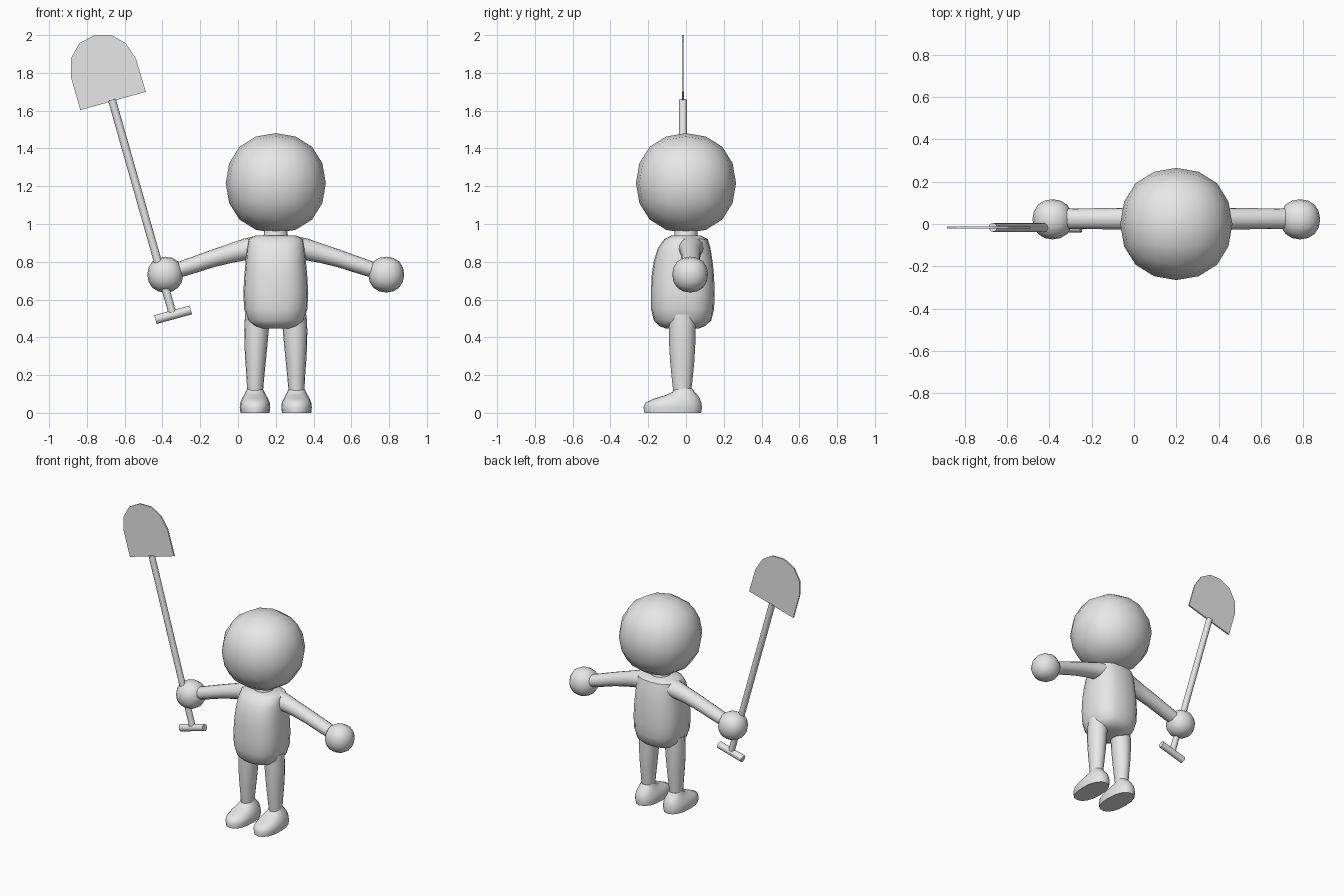
import bpy, bmesh, math
from mathutils import Vector

if "Cube" in bpy.data.objects:
    bpy.data.objects.remove(bpy.data.objects["Cube"])

MID = 0.2  # x of the figure's symmetry plane

grey = bpy.data.materials.new("plain grey")
grey.diffuse_color = (0.8, 0.8, 0.8, 1)
grey.use_nodes = True
grey.node_tree.nodes["Principled BSDF"].inputs["Base Color"].default_value = grey.diffuse_color


def finish(name, bm, angle=45):
    """Turn a bmesh into a named object, smooth below the given angle."""
    bmesh.ops.recalc_face_normals(bm, faces=bm.faces)
    me = bpy.data.meshes.new(name)
    bm.to_mesh(me)
    bm.free()
    ob = bpy.data.objects.new(name, me)
    bpy.context.collection.objects.link(ob)
    me.materials.append(grey)
    bpy.ops.object.select_all(action='DESELECT')
    ob.select_set(True)
    bpy.context.view_layer.objects.active = ob
    bpy.ops.object.shade_smooth_by_angle(angle=math.radians(angle))
    return ob


def loft(name, rings, u, v, sides=16, power=2.0):
    """Skin rings (centre, radius along u, radius along v) and cap the ends."""
    bm = bmesh.new()
    u, v = Vector(u), Vector(v)
    loops = []
    for centre, a, b in rings:
        loop = []
        for i in range(sides):
            t = 2 * math.pi * i / sides
            c, s = math.cos(t), math.sin(t)
            p = (Vector(centre)
                 + u * a * math.copysign(abs(c) ** (2 / power), c)
                 + v * b * math.copysign(abs(s) ** (2 / power), s))
            loop.append(bm.verts.new(p))
        loops.append(loop)
    for lo, hi in zip(loops, loops[1:]):
        for i in range(sides):
            j = (i + 1) % sides
            bm.faces.new((lo[i], lo[j], hi[j], hi[i]))
    bm.faces.new(loops[0])
    bm.faces.new(loops[-1])
    return finish(name, bm)


def round_cube(name, centre, radius):
    """Cube subdivided into a coarse ball."""
    bpy.ops.mesh.primitive_cube_add(size=2)
    cube = bpy.context.object
    cube.modifiers.new("round", 'SUBSURF').levels = 2
    bpy.ops.object.modifier_apply(modifier="round")
    bm = bmesh.new()
    bm.from_mesh(cube.data)
    bpy.data.objects.remove(cube)
    reach = max(v.co.x for v in bm.verts)
    for vert in bm.verts:
        vert.co = Vector(centre) + vert.co * radius / reach
    finish(name, bm)


def rod(name, start, end, radius, sides=12):
    start, end = Vector(start), Vector(end)
    u = (end - start).cross(Vector((0, 1, 0))).normalized()
    loft(name, [(start, radius, radius), (end, radius, radius)],
         u, (0, 1, 0), sides)


X, Y, Z = (1, 0, 0), (0, 1, 0), (0, 0, 1)

# Head
round_cube("head", (MID, 0, 1.216), 0.265)

# Torso and neck: z, y centre, half width, half depth
torso = [(0.446, -0.02, 0.08, 0.085), (0.46, -0.02, 0.122, 0.122),
         (0.49, -0.018, 0.15, 0.152), (0.55, -0.018, 0.167, 0.167),
         (0.63, -0.017, 0.172, 0.168), (0.72, -0.017, 0.167, 0.166),
         (0.80, -0.015, 0.16, 0.156), (0.87, -0.01, 0.154, 0.14),
         (0.92, 0.0, 0.144, 0.115), (0.938, 0.0, 0.11, 0.08)]
loft("torso", [((MID, y, z), a, b) for z, y, a, b in torso], X, Y, 20, 2.6)
loft("neck", [((MID, 0, 0.92), 0.075, 0.07), ((MID, 0, 0.945), 0.062, 0.06),
              ((MID, 0, 1.0), 0.06, 0.06)], X, Y)

# Arm: distance from middle, z, half depth, half height
arm = [(0.05, 0.88, 0.075, 0.055), (0.11, 0.876, 0.07, 0.06),
       (0.17, 0.864, 0.058, 0.058), (0.23, 0.848, 0.052, 0.053),
       (0.33, 0.819, 0.05, 0.048), (0.43, 0.785, 0.049, 0.046),
       (0.53, 0.752, 0.048, 0.043)]
# Leg: z, distance from middle, half width, half depth
leg = [(0.52, 0.095, 0.068, 0.072), (0.44, 0.102, 0.065, 0.07),
       (0.36, 0.105, 0.061, 0.069), (0.27, 0.107, 0.054, 0.064),
       (0.19, 0.108, 0.047, 0.056), (0.10, 0.11, 0.041, 0.046)]
# Foot: z, y centre, half width, half length
foot = [(0.0, -0.07, 0.077, 0.15), (0.03, -0.07, 0.081, 0.155),
        (0.055, -0.066, 0.078, 0.147), (0.075, -0.048, 0.069, 0.122),
        (0.092, -0.025, 0.06, 0.088), (0.11, -0.013, 0.05, 0.06),
        (0.13, -0.014, 0.041, 0.045)]

for side, s in (("right", -1), ("left", 1)):
    loft(side + "_arm", [((MID + s * d, 0.025, z), a, b)
                         for d, z, a, b in arm], Y, Z)
    round_cube(side + "_hand", (MID + s * 0.585, 0.022, 0.732), 0.095)
    loft(side + "_leg", [((MID + s * d, -0.02, z), a, b)
                         for z, d, a, b in leg], X, Y)
    loft(side + "_foot", [((MID + s * 0.11, y, z), a, b)
                          for z, y, a, b in foot], X, Y, 16, 2.3)

# Shovel shaft and cross handle
SY = -0.016
rod("shovel_shaft", (-0.345, SY, 0.52), (-0.667, SY, 1.657), 0.021)
rod("shovel_handle", (-0.437, SY, 0.494), (-0.25, SY, 0.545), 0.024)

# Shovel blade: flat outline given thickness
outline = [(-0.835, 1.603), (-0.488, 1.70), (-0.54, 1.875), (-0.595, 1.957),
           (-0.67, 2.0), (-0.76, 2.0), (-0.84, 1.957), (-0.885, 1.875),
           (-0.885, 1.78)]
bm = bmesh.new()
face = bm.faces.new([bm.verts.new((x, SY - 0.005, z)) for x, z in outline])
new = bmesh.ops.extrude_face_region(bm, geom=[face])["geom"]
bmesh.ops.translate(bm, vec=(0, 0.01, 0),
                    verts=[g for g in new if isinstance(g, bmesh.types.BMVert)])
finish("shovel_blade", bm, 20)
